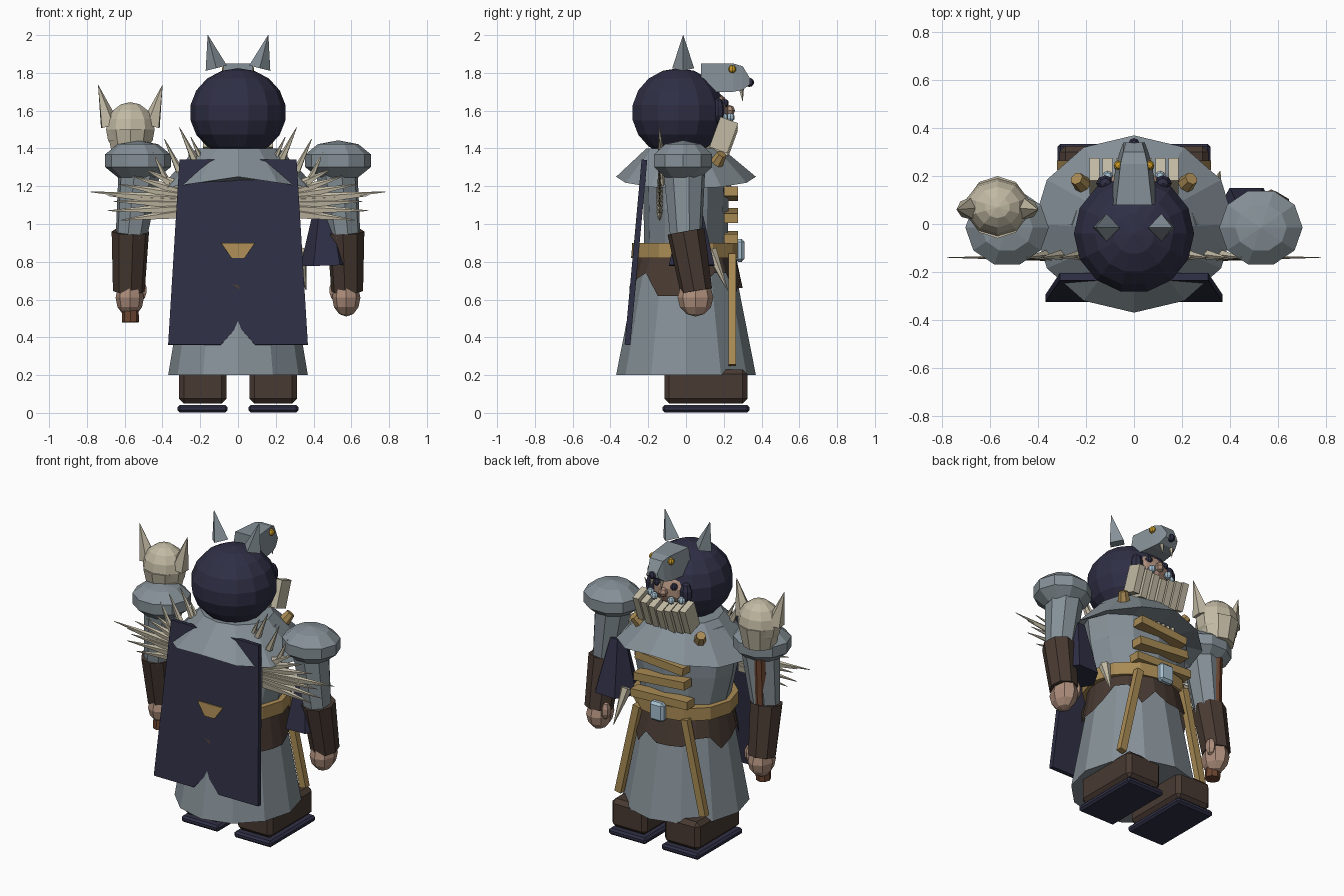
import bpy, bmesh, math, random
from mathutils import Vector, Matrix

random.seed(4)
cube = bpy.data.objects.get("Cube")
if cube:
    bpy.data.objects.remove(cube, do_unlink=True)


def material(name, r, g, b):
    m = bpy.data.materials.new(name)
    m.use_nodes = True
    m.diffuse_color = (r, g, b, 1)
    m.node_tree.nodes["Principled BSDF"].inputs["Base Color"].default_value = (r, g, b, 1)
    return m


NAVY = material("navy cloth", .028, .028, .060)
GREY = material("blue grey cloth", .235, .280, .310)
BROWN = material("dark brown leather", .065, .042, .032)
BONE = material("bone", .54, .49, .37)
SKIN = material("skin", .42, .27, .20)
GOLD = material("tan gold", .40, .26, .09)
YELLOW = material("amber", .60, .33, .02)
ICE = material("ice blue", .38, .52, .62)
WOOD = material("shaft wood", .15, .06, .03)


def finish(name, bm, mat):
    bmesh.ops.recalc_face_normals(bm, faces=bm.faces)
    me = bpy.data.meshes.new(name)
    bm.to_mesh(me)
    bm.free()
    me.materials.append(mat)
    ob = bpy.data.objects.new(name, me)
    bpy.context.collection.objects.link(ob)
    return ob


def bridge(name, mat, rings, caps=True):
    """Skin a list of equal-length point rings."""
    bm = bmesh.new()
    vs = [[bm.verts.new(p) for p in ring] for ring in rings]
    n = len(vs[0])
    for a, b in zip(vs, vs[1:]):
        for i in range(n):
            j = (i + 1) % n
            bm.faces.new((a[i], a[j], b[j], b[i]))
    if caps:
        bm.faces.new(vs[0])
        bm.faces.new(vs[-1])
    return finish(name, bm, mat)


def oval(z, rx, ry, n=12, x=0, y=0):
    return [(x + rx * math.sin(2 * math.pi * i / n),
             y + ry * math.cos(2 * math.pi * i / n), z) for i in range(n)]


def ball(name, mat, loc, size, seg=10, rings=5, turn=0):
    bm = bmesh.new()
    m = Matrix.Translation(loc) @ Matrix.Diagonal((*size, 1)) @ Matrix.Rotation(turn, 4, 'Z')
    bmesh.ops.create_uvsphere(bm, u_segments=seg, v_segments=rings, radius=1, matrix=m)
    return finish(name, bm, mat)


def rod(name, mat, a, b, r1, r2, n=8, flat=1):
    """Tapered rod from a to b; flat squeezes it along y."""
    a, b = Vector(a), Vector(b)
    bm = bmesh.new()
    q = (b - a).to_track_quat('Z', 'Y').to_matrix().to_4x4()
    squeeze = Matrix.Diagonal((1, flat, 1, 1))
    m = Matrix.Translation((a + b) / 2) @ squeeze @ q
    bmesh.ops.create_cone(bm, cap_ends=True, segments=n, radius1=r1, radius2=r2,
                          depth=(b - a).length, matrix=m)
    return finish(name, bm, mat)


def box(name, mat, loc, size, rot=(0, 0, 0), bevel=0):
    bm = bmesh.new()
    bmesh.ops.create_cube(bm, size=1, matrix=Matrix.Diagonal((*size, 1)))
    ob = finish(name, bm, mat)
    ob.location, ob.rotation_euler = loc, rot
    if bevel:
        mod = ob.modifiers.new("bevel", 'BEVEL')
        mod.width, mod.segments = bevel, 1
    return ob


def plate(name, mat, points, thick):
    bm = bmesh.new()
    bm.faces.new([bm.verts.new(p) for p in points])
    ob = finish(name, bm, mat)
    mod = ob.modifiers.new("thickness", 'SOLIDIFY')
    mod.thickness, mod.offset = thick, 0
    return ob


# Robe: skirt, torso and shoulder mantle with a dipping hem
bridge("robe_skirt", GREY, [oval(.2, .37, .37), oval(.86, .26, .24)])
bridge("robe_torso", GREY, [oval(.85, .27, .22), oval(1.08, .33, .225),
                            oval(1.24, .35, .23), oval(1.36, .26, .19)])
hem = [(x, y, 1.25 - .15 * abs(x)) for x, y, z in oval(0, .42, .37)]
inner = [(x, y, 1.23) for x, y, z in oval(0, .34, .23)]
bridge("mantle", GREY, [inner, hem, oval(1.40, .22, .2, y=-.01)])

# Ragged hide skirt, belt and buckle
rag = [(x, y, random.choice((.62, .66, .71, .74))) for x, y, z in oval(0, .315, .3, 24)]
bridge("hide_skirt", BROWN, [rag, oval(.84, .28, .262, 24)], caps=False)
bridge("belt", GOLD, [oval(.82, .315, .285), oval(.90, .315, .285)])
box("buckle", ICE, (0, .285, .86), (.10, .05, .12), bevel=.015)

# Chest bars and the row of teeth over them
for z, w, tilt in ((1.16, .34, -.08), (1.045, .36, .08), (.93, .40, .04)):
    box("chest_bar", GOLD, (0, .238, z), (w, .075, .05), (0, tilt, 0))
for i in range(7):
    x = (i - 3) * .035
    rod("chest_tooth", BONE, (x, .22, 1.23), (x, .24, 1.18), .014, .004, 5)

# Cape with a notched hem and an emblem plate
def cape_y(z):
    return -.22 - .09 * (1.34 - z) / .98


outline = [(-.31, 1.34), (.31, 1.34), (.37, .36), (.09, .36), (0, .46), (-.09, .36), (-.37, .36)]
plate("cape", NAVY, [(x, cape_y(z), z) for x, z in outline], .03)
badge = [(-.09, .90), (.09, .90), (.035, .82), (-.035, .82)]
plate("cape_emblem", GOLD, [(x, cape_y(z) - .019, z) for x, z in badge], .008)

# Hood, face, moustache beads and slatted beard
ball("hood", NAVY, (0, -.04, 1.59), (.255, .252, .235), 14, 9, math.pi / 14)
ball("face", SKIN, (0, .12, 1.6), (.14, .11, .11), 10, 7)
ball("nose", SKIN, (0, .23, 1.6), (.03, .03, .03), 6, 4)
for i in range(7):
    x = (i - 3) * .055
    drop = .012 * abs(i - 3)
    box("beard_slat", BONE, (x, .2, 1.435 + drop), (.042, .10, .17), (-.35, 0, 0))

# Wolf-head hat
def slab(y, w, z0, z1):
    return [(-w, y, z0), (w, y, z0), (w * .75, y, z1), (-w * .75, y, z1)]


bridge("wolf_hat", GREY, [slab(.08, .10, 1.70, 1.85), slab(.25, .075, 1.70, 1.85),
                          slab(.30, .06, 1.71, 1.835), slab(.34, .045, 1.74, 1.77)])
ball("wolf_nose", NAVY, (0, .335, 1.75), (.025, .025, .025), 8, 5)

# Gear that appears on both sides
SPIKES = [(.62, 1.02), (.69, 1.07), (.78, 1.17), (.69, 1.15), (.63, 1.21),
          (.55, 1.25), (.66, 1.12), (.49, 1.29)]
SMALL = [(.31, 1.51), (.39, 1.45), (.45, 1.38), (.25, 1.46)]
for s, side in ((1, "left_"), (-1, "right_")):
    # Boots
    box(side + "sole", NAVY, (s * .187, .105, .022), (.265, .46, .04), bevel=.012)
    box(side + "boot", BROWN, (s * .187, .105, .14), (.25, .44, .18), bevel=.025)
    # Arms
    ball(side + "pauldron", GREY, (s * .53, -.015, 1.335), (.183, .17, .108), 10, 5, math.pi / 10)
    rod(side + "sleeve", GREY, (s * .52, -.01, 1.3), (s * .565, 0, .93), .115, .085)
    rod(side + "gauntlet", BROWN, (s * .57, 0, .96), (s * .578, .055, .645), .1, .085)
    ball(side + "hand", SKIN, (s * .573, .05, .61), (.075, .095, .1), 8, 6)
    ball(side + "thumb", SKIN, (s * .51, .085, .65), (.03, .035, .055), 6, 5)
    # Fan of back spikes and small shoulder spikes
    for x, z in SPIKES:
        foot = (s * .28, -.14, 1.06 + (z - 1.02) * .45)
        rod(side + "fan_spike", BONE, foot, (s * x, -.14, z), .036, .002, 5, .5)
    for x, z in SMALL:
        rod(side + "shoulder_spike", BONE, (s * (x - .08), -.13, z - .17), (s * x, -.14, z), .022, .002, 5)
    # Hat ears, eyes and fangs
    rod(side + "ear", GREY, (s * .115, -.015, 1.825), (s * .16, -.015, 2.0), .058, .001, 4)
    ball(side + "wolf_eye", YELLOW, (s * .065, .245, 1.82), (.021, .021, .021), 8, 5)
    rod(side + "fang", BONE, (s * .035, .29, 1.73), (s * .035, .3, 1.65), .018, .001, 5)
    # Face details
    ball(side + "eye", NAVY, (s * .06, .205, 1.64), (.022, .022, .022), 8, 5)
    ball(side + "brow", NAVY, (s * .12, .17, 1.60), (.04, .035, .07), 8, 5)
    for k in range(2):
        ball(side + "bead", ICE, (s * (.06 + .05 * k), .235 - .035 * k, 1.565),
             (.024, .024, .024), 8, 5)
    # Mantle studs and hanging straps
    rod(side + "stud", GOLD, (s * .21, .16, 1.32), (s * .24, .19, 1.37), .038, .028, 7)
    box(side + "strap", GOLD, (s * .235, .245, .545), (.045, .04, .6), (0, -s * .22, 0))

# Hanging cloth and tusk at the left hip
rod("hip_cloth", NAVY, (.47, .03, .78), (.46, .03, 1.12), .14, .05, 6)
rod("hip_tusk", BONE, (.33, .13, .86), (.36, .22, .65), .035, .002, 6)

# Horned skull mace
mace = -.57
rod("mace_shaft", WOOD, (mace, .03, .48), (mace, .07, 1.4), .045, .035)
rod("skull_jaw", BONE, (mace, .07, 1.36), (mace, .07, 1.5), .10, .13, 10)
ball("skull_top", BONE, (mace, .07, 1.5), (.135, .12, .145), 10, 8)
for s in (1, -1):
    rod("skull_horn", BONE, (mace + s * .11, .065, 1.52), (mace + s * .17, .06, 1.735), .055, .001, 5)
